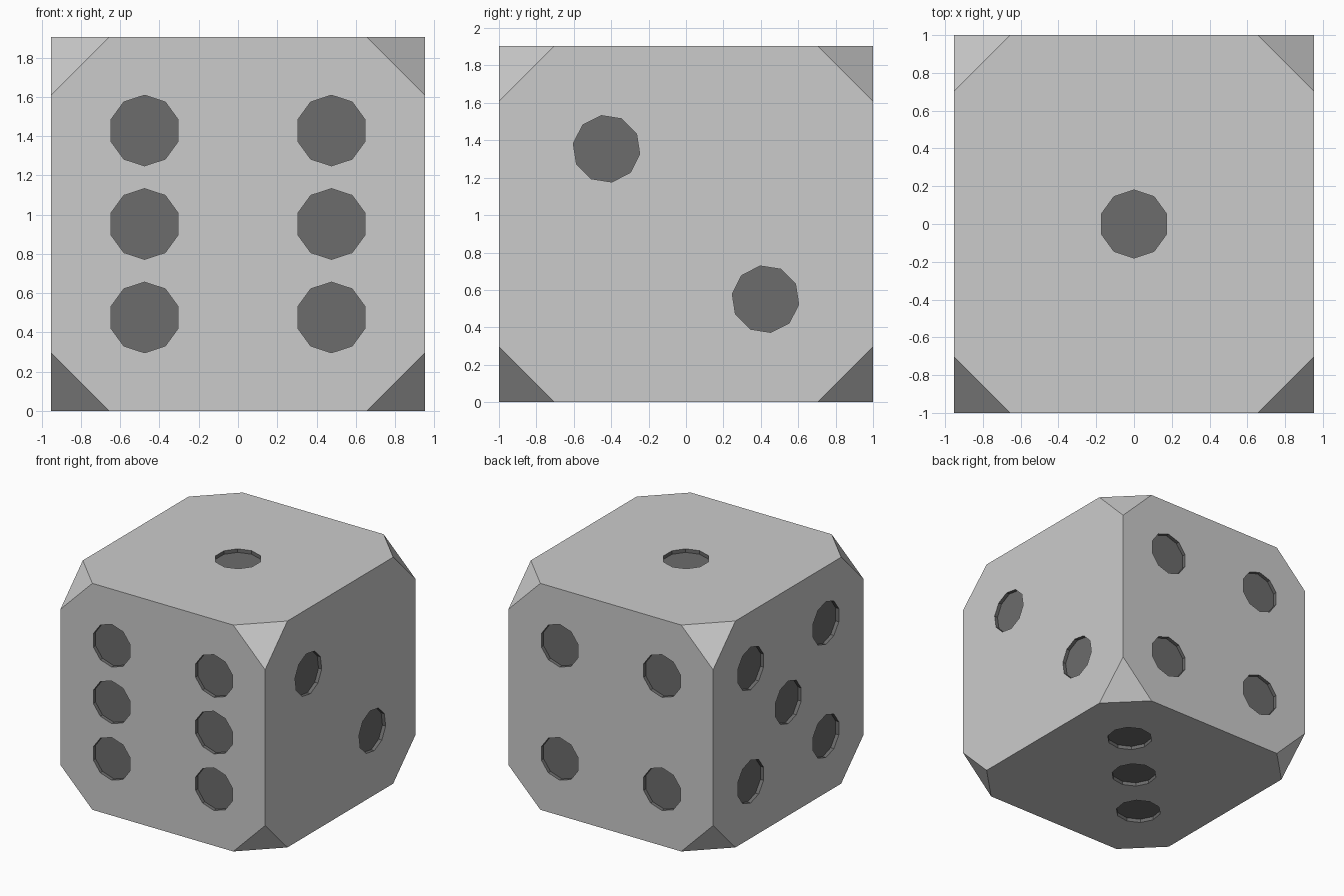
import bpy, bmesh
from math import radians
from mathutils import Matrix, Vector

if "Cube" in bpy.data.objects:
    bpy.data.objects.remove(bpy.data.objects["Cube"])

HALF = Vector((0.9525, 1.0, 0.9525))
CENTRE = Vector((0, 0, HALF.z))
CORNER = 0.297
PIP_R, PIP_DEPTH = 0.18, 0.03


def material(name, value):
    mat = bpy.data.materials.new(name)
    mat.diffuse_color = (value, value, value, 1)
    mat.use_nodes = True
    mat.node_tree.nodes["Principled BSDF"].inputs["Base Color"].default_value = mat.diffuse_color
    return mat


def to_object(bm, name, mat):
    mesh = bpy.data.meshes.new(name)
    bm.to_mesh(mesh)
    bm.free()
    mesh.materials.append(mat)
    obj = bpy.data.objects.new(name, mesh)
    bpy.context.collection.objects.link(obj)
    return obj


# Block with its eight corners cut off
bm = bmesh.new()
bmesh.ops.create_cube(bm, size=2, matrix=Matrix.Translation(CENTRE) @ Matrix.Diagonal((*HALF, 1)))
bmesh.ops.bevel(bm, geom=bm.verts[:], offset=CORNER, offset_type='OFFSET',
                segments=1, affect='VERTICES')
body = to_object(bm, "dice_body", material("body_grey", 0.8))

# Pip layouts in face coordinates (right, up)
A, B = 0.476, 0.5
one = [(0, 0)]
two = [(-0.425, 0.402), (0.425, -0.402)]
three = [(-0.402, 0.425), (0, 0), (0.402, -0.425)]
four = [(x, y) for x in (-A, A) for y in (-A, A)]
five = [(x, y) for x in (-B, B) for y in (-A, A)] + one
six = [(x, y) for x in (-A, A) for y in (-A, 0, A)]

# Face normal, face up, layout, pip turn
X, Y, Z = Vector((1, 0, 0)), Vector((0, 1, 0)), Vector((0, 0, 1))
faces = [(-Y, Z, six, 0), (Y, Z, four, 0), (X, Z, two, 9),
         (-X, Z, five, 0), (Z, Y, one, 0), (-Z, Y, three, 9)]

# Ten-sided pip cutters
bm = bmesh.new()
for n, up, layout, turn in faces:
    right = up.cross(n)
    rot = Matrix((right, up, n)).transposed().to_4x4()
    surface = CENTRE + n * abs(n.dot(HALF))
    for u, v in layout:
        m = (Matrix.Translation(surface + right * u + up * v) @ rot
             @ Matrix.Rotation(radians(turn), 4, 'Z'))
        bmesh.ops.create_cone(bm, cap_ends=True, segments=10, radius1=PIP_R, radius2=PIP_R,
                              depth=2 * PIP_DEPTH, matrix=m)
cutter = to_object(bm, "pip_cutter", material("pip_dark", 0.15))
cutter.hide_render = True

# Sink the pips into the block
mod = body.modifiers.new("pips", 'BOOLEAN')
mod.operation = 'DIFFERENCE'
mod.solver = 'EXACT'
mod.material_mode = 'TRANSFER'
mod.object = cutter
bpy.context.view_layer.objects.active = body
bpy.ops.object.modifier_apply(modifier=mod.name)
bpy.data.objects.remove(cutter)
